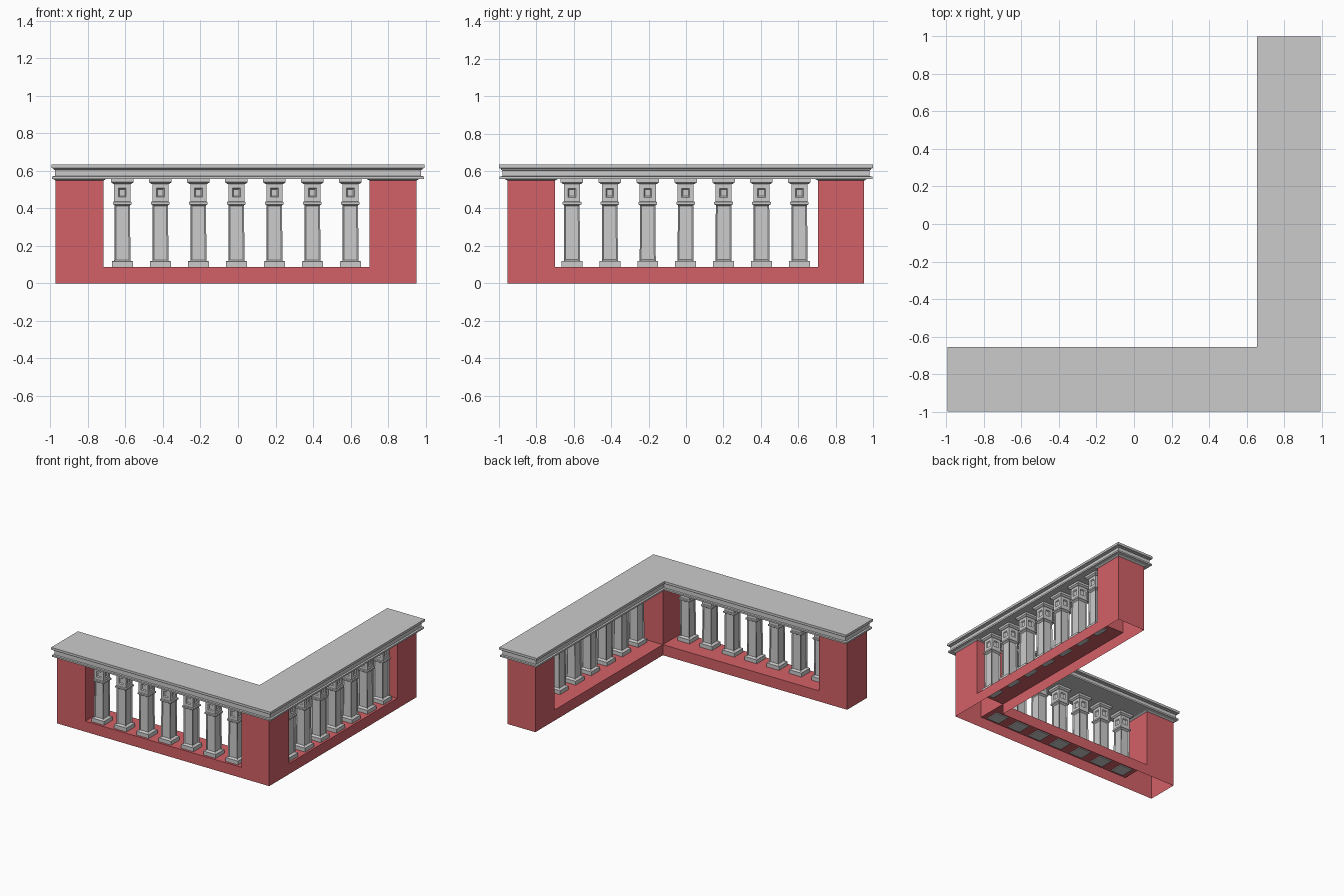
import bpy, bmesh

if "Cube" in bpy.data.objects:
    bpy.data.objects.remove(bpy.data.objects["Cube"])

red = bpy.data.materials.new("red_wall")
red.diffuse_color = (0.65, 0.12, 0.135, 1)
red.use_nodes = True
red.node_tree.nodes["Principled BSDF"].inputs["Base Color"].default_value = red.diffuse_color


def new_object(name, bm, mat=None):
    bmesh.ops.remove_doubles(bm, verts=bm.verts, dist=1e-5)
    mesh = bpy.data.meshes.new(name)
    bm.to_mesh(mesh)
    bm.free()
    if mat:
        mesh.materials.append(mat)
    ob = bpy.data.objects.new(name, mesh)
    bpy.context.collection.objects.link(ob)
    return ob


def l_shape(x0, x1, x2, y0, y1, y2):
    # counter-clockwise L: end x0, inner x1, outer x2 / outer y0, inner y1, end y2
    return [(x0, y0), (x2, y0), (x2, y2), (x1, y2), (x1, y1), (x0, y1)]


def rect(x0, x1, y0, y1):
    return [(x0, y0), (x1, y0), (x1, y1), (x0, y1)]


def loft(bm, loops, bottom=True, top=True):
    # loops: list of (outline points, z); returns side faces per level
    rings = [[bm.verts.new((x, y, z)) for x, y in pts] for pts, z in loops]
    bands = []
    for a, b in zip(rings, rings[1:]):
        n = len(a)
        bands.append([bm.faces.new((a[i], a[(i + 1) % n], b[(i + 1) % n], b[i]))
                      for i in range(n)])
    if bottom:
        bm.faces.new(rings[0][::-1])
    if top:
        bm.faces.new(rings[-1])
    return bands


# wall dimensions
X0, X1, X2 = -0.973, 0.70, 0.952
Y0, Y1, Y2 = -0.955, -0.70, 0.953
H, TOP = 0.087, 0.55
pillars = [rect(X0, -0.717, Y0, Y1), rect(X1, X2, Y0, Y1), rect(X1, X2, 0.705, Y2)]

# hollow red wall, open underneath: plinth sides, two sills, three pillars
bm = bmesh.new()
loft(bm, [(l_shape(X0, X1, X2, Y0, Y1, Y2), z) for z in (0, H)], False, False)
for r in (rect(-0.717, X1, Y0, Y1), rect(X1, X2, Y1, 0.705)):
    bm.faces.new([bm.verts.new((x, y, H)) for x, y in r])
for p in pillars:
    loft(bm, [(p, H), (p, TOP)], False, False)
new_object("wall_with_pillars", bm, red)

# moulded coping, an L outline lofted through (inset, z) steps
bm = bmesh.new()
profile = [(0.012, 0.557), (0.004, 0.558), (0.004, 0.571), (0.018, 0.573),
           (0.018, 0.604), (0.012, 0.607), (0.010, 0.613), (0, 0.616), (0, 0.635)]
loft(bm, [(l_shape(-0.995 + i, 0.655 + i, 0.995 - i, -1 + i, -0.655 - i, 1 - i), z)
          for i, z in profile])
new_object("coping", bm)

# thin flared pads between the pillars and the coping
for n, p in enumerate(pillars):
    bm = bmesh.new()
    (ax, ay), (bx, by) = p[0], p[2]
    g = 0.015
    loft(bm, [(p, TOP - 0.001), (rect(ax - g, bx + g, ay - g, by + g), 0.558)])
    new_object(f"pillar_pad_{n + 1}", bm)

# square baluster with recessed panels on the shaft and the upper block
bm = bmesh.new()
steps = [(0.056, 0.08), (0.056, 0.118), (0.043, 0.120), (0.0415, 0.418),
         (0.050, 0.422), (0.050, 0.434), (0.043, 0.438), (0.043, 0.53),
         (0.050, 0.532), (0.060, 0.540), (0.060, 0.56)]
bands = loft(bm, [(rect(-h, h, -h, h), z) for h, z in steps])
for band in (bands[2], bands[6]):
    for thickness, depth in ((0.022, 0), (0.006, -0.008)):
        bmesh.ops.inset_individual(bm, faces=band, thickness=thickness,
                                   depth=depth, use_even_offset=True)
first = new_object("baluster", bm)

# seven balusters along each arm, set towards the outer face
spots = [(-0.617 + 0.2027 * i, -0.88) for i in range(7)]
spots += [(0.878, -0.610 + 0.2027 * i) for i in range(7)]
for n, (x, y) in enumerate(spots):
    ob = first
    if n:
        ob = first.copy()
        bpy.context.collection.objects.link(ob)
    ob.name = f"baluster_{n + 1}"
    ob.location = (x, y, 0)
